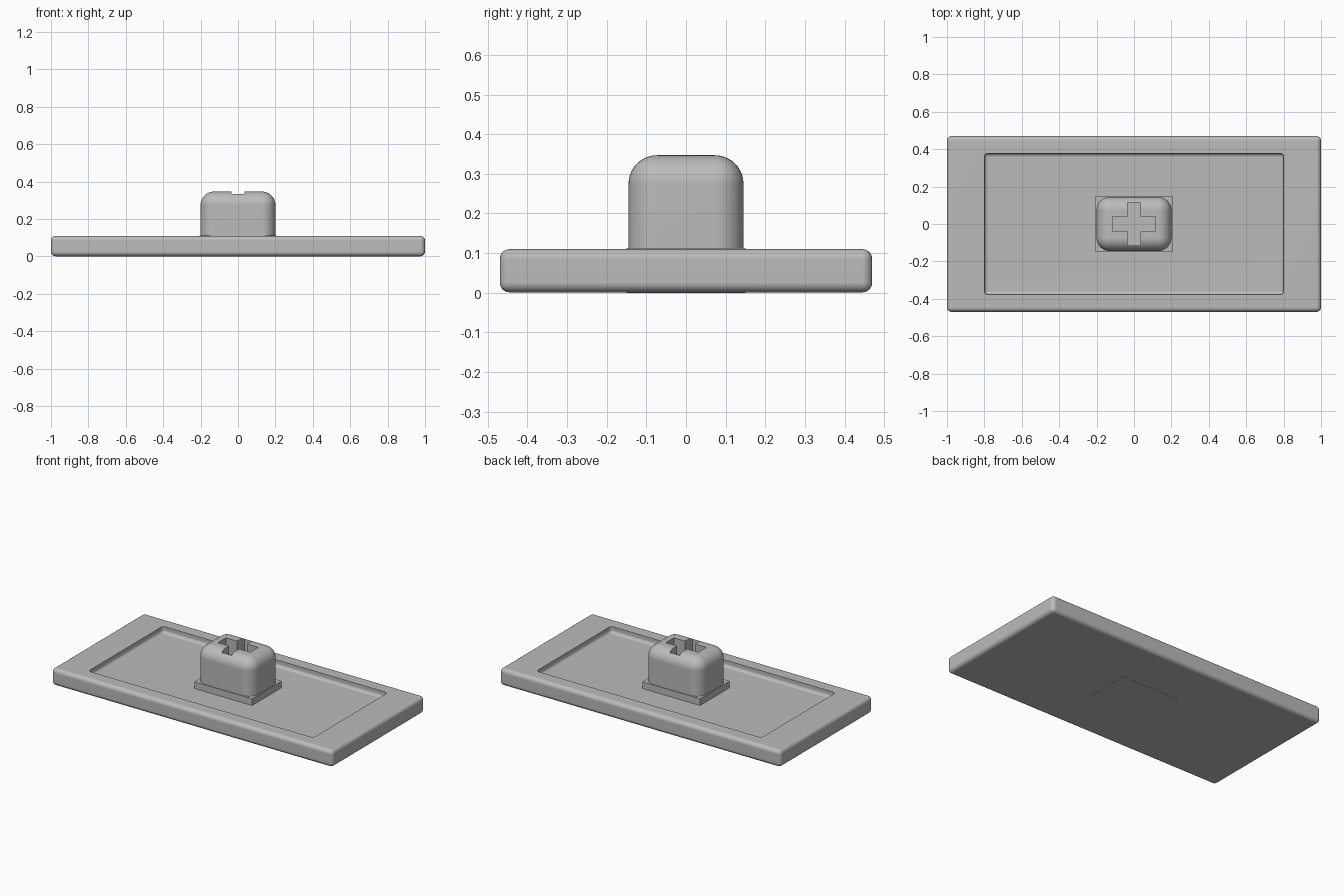
import bpy, bmesh, math
from mathutils import Vector

old = bpy.data.objects.get("Cube")
if old:
    bpy.data.objects.remove(old, do_unlink=True)

# Single grey material
grey = bpy.data.materials.new("grey plastic")
grey.use_nodes = True
colour = (0.5, 0.5, 0.5, 1)
grey.diffuse_color = colour
grey.node_tree.nodes["Principled BSDF"].inputs["Base Color"].default_value = colour


def box(name, half_x, half_y, z0, z1, radius=0, segments=6):
    """Box centred on the z axis, optionally with every edge rounded."""
    bm = bmesh.new()
    bmesh.ops.create_cube(bm, size=2)
    for v in bm.verts:
        v.co = Vector((v.co.x * half_x, v.co.y * half_y, z1 if v.co.z > 0 else z0))
    if radius:
        bmesh.ops.bevel(bm, geom=bm.edges[:], offset=radius, segments=segments,
                        profile=0.5, affect='EDGES')
    mesh = bpy.data.meshes.new(name)
    bm.to_mesh(mesh)
    bm.free()
    mesh.materials.append(grey)
    obj = bpy.data.objects.new(name, mesh)
    bpy.context.collection.objects.link(obj)
    return obj


def activate(obj):
    bpy.ops.object.select_all(action='DESELECT')
    obj.select_set(True)
    bpy.context.view_layer.objects.active = obj


def cut(obj, cutter):
    """Subtract the cutter, then discard it."""
    cutter.hide_render = True
    mod = obj.modifiers.new("cut", 'BOOLEAN')
    mod.operation = 'DIFFERENCE'
    mod.solver = 'EXACT'
    mod.object = cutter
    activate(obj)
    bpy.ops.object.modifier_apply(modifier=mod.name)
    bpy.data.objects.remove(cutter, do_unlink=True)


def smooth(obj):
    activate(obj)
    bpy.ops.object.shade_smooth_by_angle(angle=math.radians(35))
    mod = obj.modifiers.new("flat face normals", 'WEIGHTED_NORMAL')
    mod.keep_sharp = True


# Rounded plate with a shallow tray
plate = box("base_plate", 1.0, 0.47, 0.001, 0.11, 0.025)
cut(plate, box("tray_cutter", 0.8, 0.378, 0.07, 0.3, 0.02))
smooth(plate)

# Sharp-edged pad under the stem
box("stem_pad", 0.205, 0.15, 0, 0.113)

# Rounded stem with a cross-shaped socket
stem = box("stem", 0.2, 0.145, 0.02, 0.347, 0.072, 10)
cut(stem, box("socket_cutter_long", 0.115, 0.04, 0.247, 0.5))
cut(stem, box("socket_cutter_wide", 0.035, 0.115, 0.247, 0.5))
smooth(stem)
